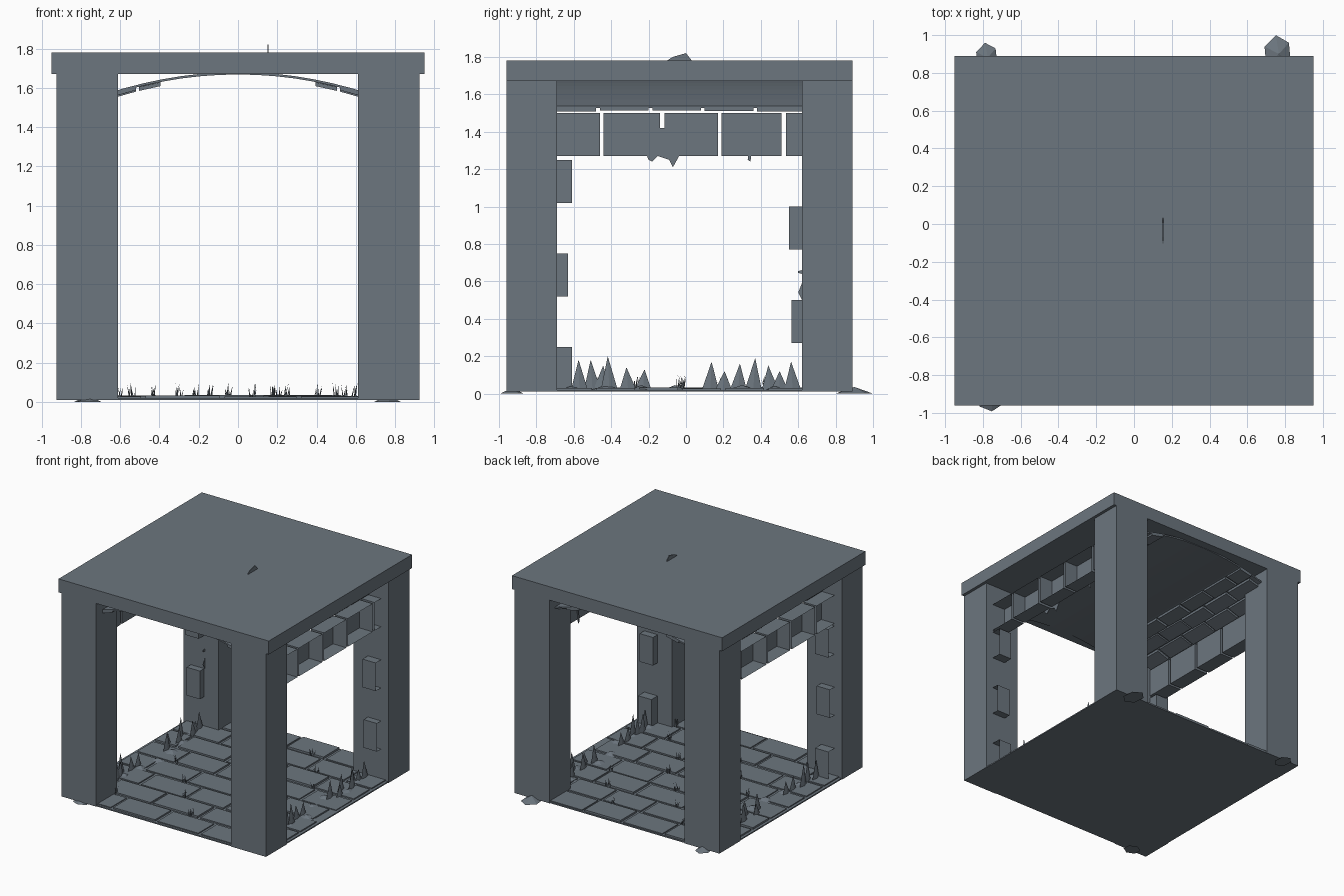
import bpy, bmesh, math, random
from mathutils import Vector

random.seed(4)
cube = bpy.data.objects.get("Cube")
if cube:
    bpy.data.objects.remove(cube, do_unlink=True)

stone = bpy.data.materials.new("slate_stone")
stone.use_nodes = True
colour = (0.15, 0.18, 0.21, 1)
stone.diffuse_color = colour
stone.node_tree.nodes["Principled BSDF"].inputs["Base Color"].default_value = colour


def finish(name, bm, mirror=False):
    bmesh.ops.recalc_face_normals(bm, faces=bm.faces)
    mesh = bpy.data.meshes.new(name)
    bm.to_mesh(mesh)
    bm.free()
    mesh.materials.append(stone)
    obj = bpy.data.objects.new(name, mesh)
    bpy.context.collection.objects.link(obj)
    if mirror:
        obj.modifiers.new("Mirror", 'MIRROR')
    return obj


def box(bm, lo, hi, open_side=None):
    """Axis-aligned box, optionally without the face that points to open_side."""
    lo, hi = Vector(lo), Vector(hi)
    verts = bmesh.ops.create_cube(bm, size=1)["verts"]
    for v in verts:
        v.co = (lo + hi) / 2 + v.co * (hi - lo)
    if open_side:
        faces = {f for v in verts for f in v.link_faces}
        middle = (lo + hi) / 2
        outer = max(faces, key=lambda f: (f.calc_center_median() - middle).dot(Vector(open_side)))
        bmesh.ops.delete(bm, geom=[outer], context='FACES_ONLY')


def blade(bm, base, width, height, lean=(0, 0), thick=0.01, turn=0):
    """Flat pointed blade standing on the floor."""
    x, y, z = base
    c, s = math.cos(turn), math.sin(turn)
    corners = [(-thick, 0), (0, -width), (thick, 0), (0, width)]
    ring = [bm.verts.new((x + a * c - b * s, y + a * s + b * c, z)) for a, b in corners]
    tip = bm.verts.new((x + lean[0], y + lean[1], z + height))
    for i in range(4):
        bm.faces.new((ring[i], ring[(i + 1) % 4], tip))


def plate(bm, x, outline):
    """Thin upright flake lying across x, drawn by its y, z outline."""
    face = bm.faces.new([bm.verts.new((x, y, z)) for y, z in outline])
    new = bmesh.ops.extrude_face_region(bm, geom=[face])["geom"]
    for v in new:
        if isinstance(v, bmesh.types.BMVert):
            v.co.x += 0.006


# Roof slab and floor base
bm = bmesh.new()
box(bm, (-0.95, -0.96, 1.67), (0.95, 0.89, 1.78))
finish("roof_slab", bm)
bm = bmesh.new()
box(bm, (-0.92, -0.955, 0.01), (0.92, 0.885, 0.02))
finish("floor_base", bm)

# Four corner pillars
bm = bmesh.new()
for y0, y1 in ((-0.96, -0.69), (0.62, 0.89)):
    box(bm, (0.61, y0, 0.01), (0.925, y1, 1.67))
finish("pillars", bm, True)

# Side lintel blocks and corner quoins, hollow towards the outside
bm = bmesh.new()
for y0, y1 in ((-0.69, -0.46), (-0.44, -0.14), (-0.115, 0.17), (0.19, 0.51), (0.535, 0.62)):
    box(bm, (0.74, y0, 1.27), (0.86, y1, 1.5), (1, 0, 0))
finish("lintel_blocks", bm, True)
bm = bmesh.new()
for z, reach in ((1.02, 0.08), (0.52, 0.06), (0.02, 0.08)):
    box(bm, (0.74, -0.69, z), (0.86, -0.69 + reach, z + 0.23), (1, 0, 0))
for z, reach in ((0.77, 0.07), (0.27, 0.055)):
    box(bm, (0.74, 0.62 - reach, z), (0.86, 0.62, z + 0.23), (1, 0, 0))
finish("quoins", bm, True)


# Shallow vault with raised bricks on its underside
def vault_z(x):
    return 1.668 - 0.245 * x * x


def curved_slab(bm, x0, x1, y0, y1, drop, thick, steps):
    rows = []
    for i in range(steps + 1):
        x = x0 + (x1 - x0) * i / steps
        z = vault_z(x) - drop
        rows.append([bm.verts.new(p) for p in
                     ((x, y0, z), (x, y1, z), (x, y1, z + thick), (x, y0, z + thick))])
    for a, b in zip(rows, rows[1:]):
        for i in range(4):
            j = (i + 1) % 4
            bm.faces.new((a[i], a[j], b[j], b[i]))
    bm.faces.new(rows[0])
    bm.faces.new(rows[-1])


bm = bmesh.new()
curved_slab(bm, -0.76, 0.76, -0.88, 0.82, 0, 0.012, 16)
finish("vault", bm)
bm = bmesh.new()
course = 0.125
for row in range(4):
    x0 = 0.26 + row * course
    y = -0.88 + (row % 2) * 0.14
    while y < 0.75:
        if row > 0 or random.random() > 0.5:
            curved_slab(bm, x0 + 0.01, x0 + course - 0.005, y, min(y + 0.26, 0.82),
                        random.uniform(0.012, 0.022), 0.02, 1)
        y += 0.28
finish("vault_bricks", bm, True)

# Paving in running bond with small differences in height
bm = bmesh.new()
row_depth = 0.23
for row in range(8):
    y = -0.95 + row * row_depth
    x = -0.91 - (row % 2) * 0.2
    while x < 0.88:
        length = random.uniform(0.34, 0.44)
        x0, x1 = max(x, -0.91), min(x + length, 0.91)
        if x1 - x0 > 0.08:
            box(bm, (x0 + 0.012, y + 0.012, 0.015),
                (x1 - 0.012, y + row_depth - 0.012, random.uniform(0.026, 0.036)))
        x += length
finish("paving_stones", bm)

# Grass tufts growing in the joints
bm = bmesh.new()
tufts = [-0.61, -0.54, -0.43, -0.3, -0.22, -0.15, -0.05, 0.07,
         0.17, 0.2, 0.25, 0.4, 0.5, 0.55, 0.59]
for i, x in enumerate(tufts):
    y = -0.95 + row_depth * (1 + (i * 3) % 7)
    for k in range(6):
        blade(bm, (x + random.uniform(-0.015, 0.015), y + random.uniform(-0.02, 0.02), 0.02),
              0.005, random.uniform(0.04, 0.08),
              (random.uniform(-0.015, 0.015), random.uniform(-0.02, 0.02)), 0.004,
              random.uniform(0, 3))
finish("grass_tufts", bm)

# Large pointed leaves along both open sides
bm = bmesh.new()
leaves = ((-0.57, 0.18), (-0.5, 0.18), (-0.45, 0.15), (-0.41, 0.2), (-0.31, 0.14), (-0.23, 0.13),
          (0.13, 0.17), (0.2, 0.12), (0.28, 0.16), (0.36, 0.19), (0.45, 0.15), (0.5, 0.12),
          (0.57, 0.17))
for y, top in leaves:
    blade(bm, (0.75 + random.uniform(-0.03, 0.03), y, 0.02), 0.045, top - 0.02,
          (0, random.uniform(-0.01, 0.01)), 0.012)
finish("side_leaves", bm, True)

# Flat shards and corner rubble
bm = bmesh.new()


def shard(x, y, rx, ry, low, high):
    count = 6
    turn = random.uniform(0, 1)
    ring = []
    for i in range(count):
        a = turn + i * math.tau / count
        ring.append(bm.verts.new((x + rx * math.cos(a), y + ry * math.sin(a), low)))
    top = bm.verts.new((x + rx * 0.1, y, high))
    for i in range(count):
        bm.faces.new((ring[i], ring[(i + 1) % count], top))
    bm.faces.new(ring)


shard(0.76, 0.9, 0.075, 0.1, 0, 0.035)
shard(-0.78, 0.88, 0.06, 0.08, 0, 0.03)
shard(-0.76, -0.93, 0.07, 0.062, 0, 0.03)
for side in (-1, 1):
    for i in range(7):
        shard(side * random.uniform(0.66, 0.84), -0.6 + i * 0.18, random.uniform(0.04, 0.08),
              random.uniform(0.05, 0.09), 0.02, 0.045)
finish("rubble", bm)

# Upright broken flakes on the roof, lintel and pillar
bm = bmesh.new()
plate(bm, 0.15, [(-0.11, 1.775), (-0.07, 1.8), (0, 1.82), (0.035, 1.775)])
finish("roof_flake", bm)
bm = bmesh.new()
plate(bm, 0.73, [(-0.24, 1.34), (-0.2, 1.25), (-0.18, 1.24), (-0.15, 1.27), (-0.09, 1.25),
                 (-0.07, 1.21), (-0.02, 1.3), (-0.02, 1.37), (-0.06, 1.42), (-0.2, 1.42)])
plate(bm, 0.73, [(0.33, 1.25), (0.345, 1.24), (0.36, 1.4), (0.35, 1.45)])
finish("lintel_flakes", bm)
bm = bmesh.new()
plate(bm, -0.74, [(0.62, 0.5), (0.6, 0.54), (0.62, 0.59)])
plate(bm, -0.74, [(0.62, 0.64), (0.6, 0.645), (0.6, 0.655), (0.62, 0.66)])
finish("pillar_flakes", bm)
